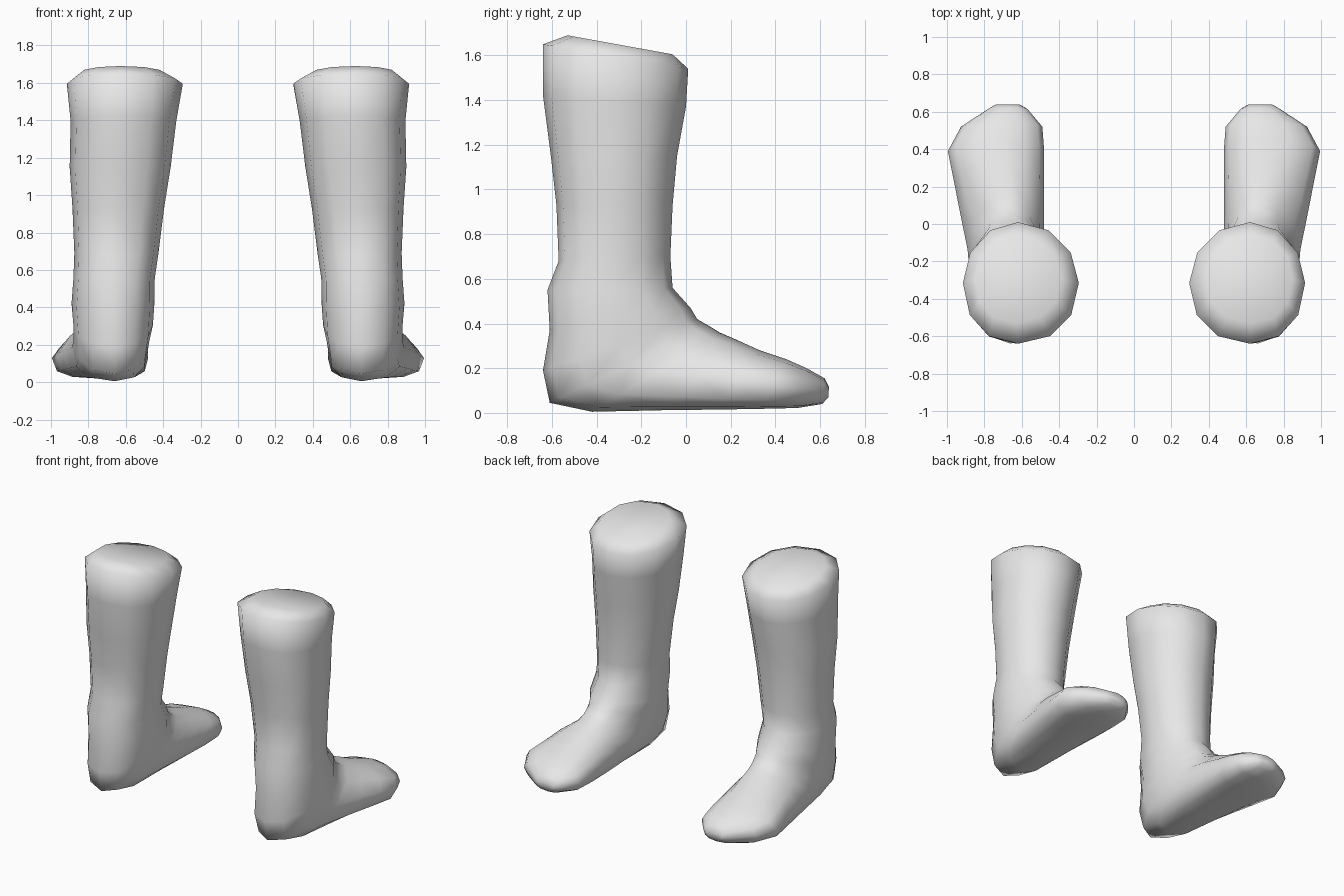
import bpy, bmesh, math

if "Cube" in bpy.data.objects:
    bpy.data.objects.remove(bpy.data.objects["Cube"], do_unlink=True)

SIDES = 12

grey = bpy.data.materials.new("light grey")
grey.use_nodes = True
grey.diffuse_color = (0.8, 0.8, 0.8, 1)
grey.node_tree.nodes["Principled BSDF"].inputs["Base Color"].default_value = (0.8, 0.8, 0.8, 1)

# Each section: shin/instep point (y, z), calf/sole point (y, z),
# inner x, crest x, outer x, squareness of the calf/sole half
LEG = [
    (-0.06, 1.605, -0.53, 1.69, 0.39, 0.63, 0.85, 0.15),
    (0.01, 1.54, -0.64, 1.65, 0.295, 0.62, 0.915, 0.15),
    (0.00, 1.37, -0.64, 1.42, 0.33, 0.63, 0.895, 0.25),
    (-0.04, 1.15, -0.605, 1.15, 0.36, 0.64, 0.90, 0.3),
    (-0.06, 0.93, -0.58, 0.93, 0.395, 0.65, 0.885, 0.3),
    (-0.07, 0.70, -0.57, 0.68, 0.425, 0.66, 0.875, 0.3),
    (-0.06, 0.56, -0.62, 0.55, 0.445, 0.66, 0.88, 0.25),
    (0.02, 0.47, -0.61, 0.37, 0.447, 0.66, 0.89, 0.25),
]
FOOT = [
    (0.05, 0.42, -0.64, 0.19, 0.455, 0.66, 0.88, 0.2),
    (0.11, 0.385, -0.61, 0.045, 0.475, 0.66, 0.88, 0.2),
    (0.15, 0.36, -0.42, 0.005, 0.48, 0.66, 0.89, 0.35),
    (0.22, 0.33, -0.10, 0.012, 0.48, 0.67, 0.93, 0.6),
    (0.33, 0.28, 0.15, 0.015, 0.48, 0.68, 0.965, 0.7),
    (0.45, 0.24, 0.33, 0.018, 0.48, 0.69, 0.995, 0.7),
    (0.54, 0.20, 0.50, 0.022, 0.49, 0.69, 0.925, 0.6),
    (0.62, 0.155, 0.61, 0.04, 0.57, 0.67, 0.78, 0.4),
    (0.64, 0.115, 0.637, 0.07, 0.61, 0.67, 0.74, 0.2),
]


def section(fy, fz, by, bz, inner, crest, outer, square):
    """Points around one cross-section of the boot."""
    points = []
    for i in range(SIDES):
        a = 2 * math.pi * i / SIDES
        c, s = math.cos(a), math.sin(a)
        if c < -0.001:
            power = 1 - 0.5 * square
            c = -abs(c) ** power
            s = math.copysign(abs(s) ** power, s) if abs(s) > 0.001 else 0
        t = (1 - c) / 2
        x = crest + s * ((outer - crest) if s > 0 else (crest - inner))
        points.append((x, fy + (by - fy) * t, fz + (bz - fz) * t))
    return points


def make_boot(name, side):
    bm = bmesh.new()
    rings = [[bm.verts.new((side * x, y, z)) for x, y, z in section(*row)]
             for row in LEG + FOOT]
    # Skin between neighbouring sections
    for a, b in zip(rings, rings[1:]):
        for i in range(SIDES):
            j = (i + 1) % SIDES
            bm.faces.new((a[i], a[j], b[j], b[i]))
    # Closed top and toe tip
    bm.faces.new(rings[0])
    bm.faces.new(rings[-1])
    bmesh.ops.recalc_face_normals(bm, faces=bm.faces)
    for f in bm.faces:
        f.smooth = True
    mesh = bpy.data.meshes.new(name)
    bm.to_mesh(mesh)
    bm.free()
    mesh.materials.append(grey)
    boot = bpy.data.objects.new(name, mesh)
    bpy.context.collection.objects.link(boot)


make_boot("left_boot", 1)
make_boot("right_boot", -1)
